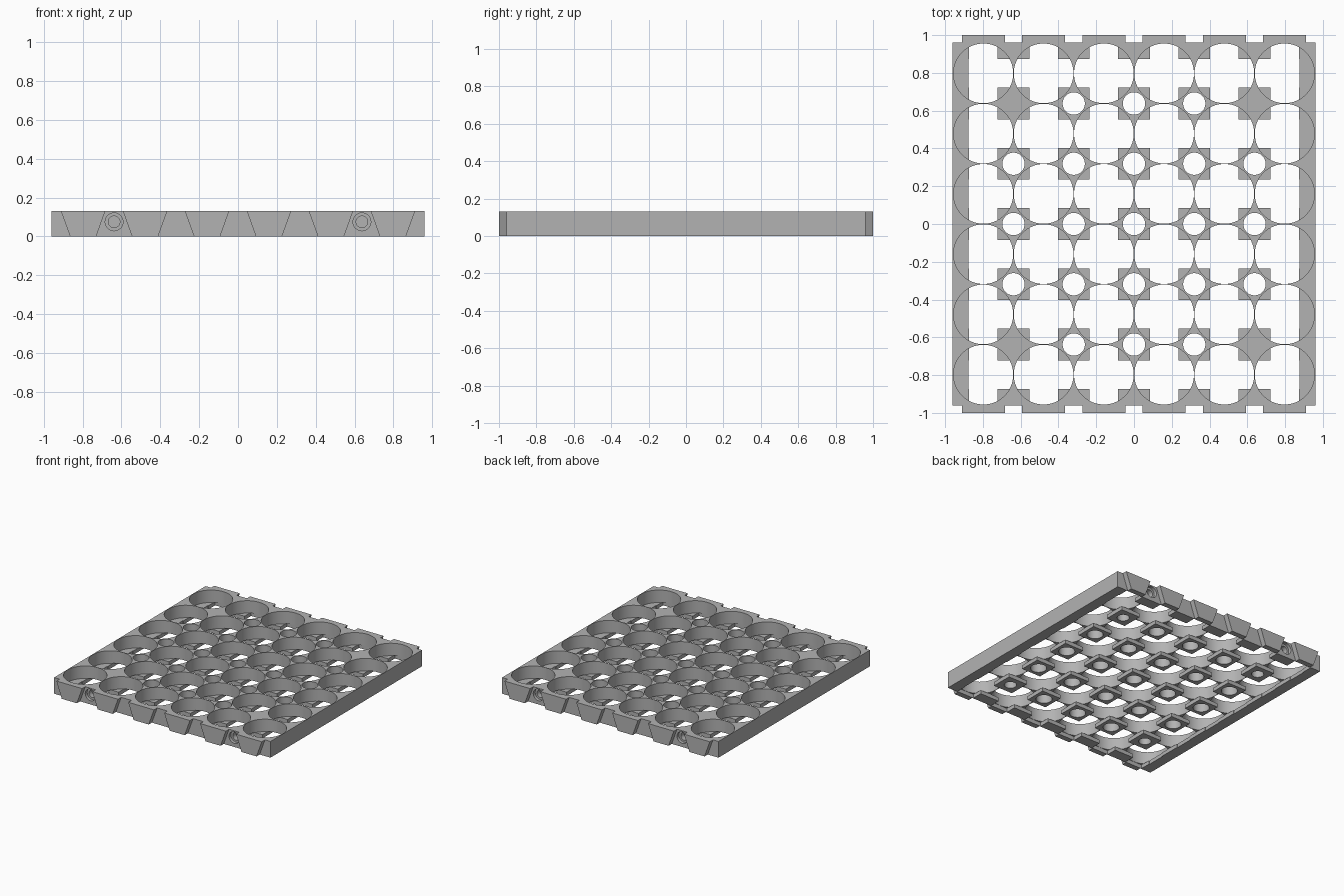
import bpy, bmesh, math
from mathutils import Matrix, Vector

if "Cube" in bpy.data.objects:
    bpy.data.objects.remove(bpy.data.objects["Cube"])

H = 0.13          # tray height
SHELF = 0.03      # height of the corner pads that stop the cells
PITCH = 0.319
CELLS = [PITCH * (i - 2.5) for i in range(6)]
POSTS = [PITCH * (i - 2) for i in range(5)]


def box(bm, x0, x1, y0, y1, z0, z1):
    m = Matrix.Translation(((x0 + x1) / 2, (y0 + y1) / 2, (z0 + z1) / 2))
    m = m @ Matrix.Diagonal((x1 - x0, y1 - y0, z1 - z0, 1))
    bmesh.ops.create_cube(bm, size=1, matrix=m)


def cylinder(bm, a, b, r, seg):
    a, b = Vector(a), Vector(b)
    rot = (b - a).to_track_quat('Z', 'Y').to_matrix().to_4x4()
    bmesh.ops.create_cone(bm, cap_ends=True, segments=seg, radius1=r, radius2=r,
                          depth=(b - a).length, matrix=Matrix.Translation((a + b) / 2) @ rot)


def tooth(bm, x, side):
    # tapered tooth, wide at the top
    prof = [(-0.067, 0), (0.067, 0), (0.114, H), (-0.114, H)]
    near = [bm.verts.new((x + px, side * 0.959, z)) for px, z in prof]
    far = [bm.verts.new((x + px, side * 1.0, z)) for px, z in prof]
    bm.faces.new(near)
    bm.faces.new(far[::-1])
    for i in range(4):
        j = (i + 1) % 4
        bm.faces.new((near[j], near[i], far[i], far[j]))


def make(name, bm):
    bmesh.ops.recalc_face_normals(bm, faces=bm.faces)
    me = bpy.data.meshes.new(name)
    bm.to_mesh(me)
    bm.free()
    ob = bpy.data.objects.new(name, me)
    bpy.context.collection.objects.link(ob)
    return ob


def combine(target, bm, op):
    tool = make("cutter", bm)
    tool.hide_render = True
    mod = target.modifiers.new("bool", 'BOOLEAN')
    mod.operation, mod.solver, mod.object = op, 'EXACT', tool
    bpy.context.view_layer.objects.active = target
    bpy.ops.object.modifier_apply(modifier=mod.name)
    bpy.data.objects.remove(tool)


# solid slab
bm = bmesh.new()
box(bm, -0.96, 0.96, -0.96, 0.96, 0, H)
tray = make("cell_tray", bm)

# interlocking teeth on front and back
bm = bmesh.new()
for x in CELLS:
    for side in (-1, 1):
        tooth(bm, x, side)
combine(tray, bm, 'UNION')

# round cell pockets
bm = bmesh.new()
for x in CELLS:
    for y in CELLS:
        cylinder(bm, (x, y, SHELF), (x, y, H + 0.1), 0.158, 64)
combine(tray, bm, 'DIFFERENCE')

# crossing channels underneath, leaving square pads
for along_x in (True, False):
    bm = bmesh.new()
    for c in CELLS:
        if along_x:
            box(bm, -0.877, 0.877, c - 0.075, c + 0.075, -0.1, SHELF + 0.001)
        else:
            box(bm, c - 0.075, c + 0.075, -0.957, 0.957, -0.1, SHELF + 0.0015)
    combine(tray, bm, 'DIFFERENCE')

# through holes between cells, blind at the four corner posts
bm = bmesh.new()
for i, x in enumerate(POSTS):
    for j, y in enumerate(POSTS):
        corner = i in (0, 4) and j in (0, 4)
        cylinder(bm, (x, y, -0.1), (x, y, 0.1 if corner else H + 0.1),
                 0.045 if corner else 0.059, 32)
combine(tray, bm, 'DIFFERENCE')

# stepped screw holes in front and back
for r, depth in ((0.046, 0.025), (0.03, 0.065)):
    bm = bmesh.new()
    for x in (POSTS[0], POSTS[4]):
        for s in (-1, 1):
            cylinder(bm, (x, s * 1.05, 0.075), (x, s * (0.96 - depth), 0.075), r, 32)
    combine(tray, bm, 'DIFFERENCE')

# smooth pockets, sharp edges
bpy.ops.object.select_all(action='DESELECT')
tray.select_set(True)
bpy.context.view_layer.objects.active = tray
bpy.ops.object.shade_smooth_by_angle(angle=math.radians(30))

grey = bpy.data.materials.new("mid_grey")
grey.diffuse_color = (0.45, 0.45, 0.45, 1)
grey.use_nodes = True
grey.node_tree.nodes["Principled BSDF"].inputs["Base Color"].default_value = grey.diffuse_color
tray.data.materials.clear()
tray.data.materials.append(grey)
for p in tray.data.polygons:
    p.material_index = 0
